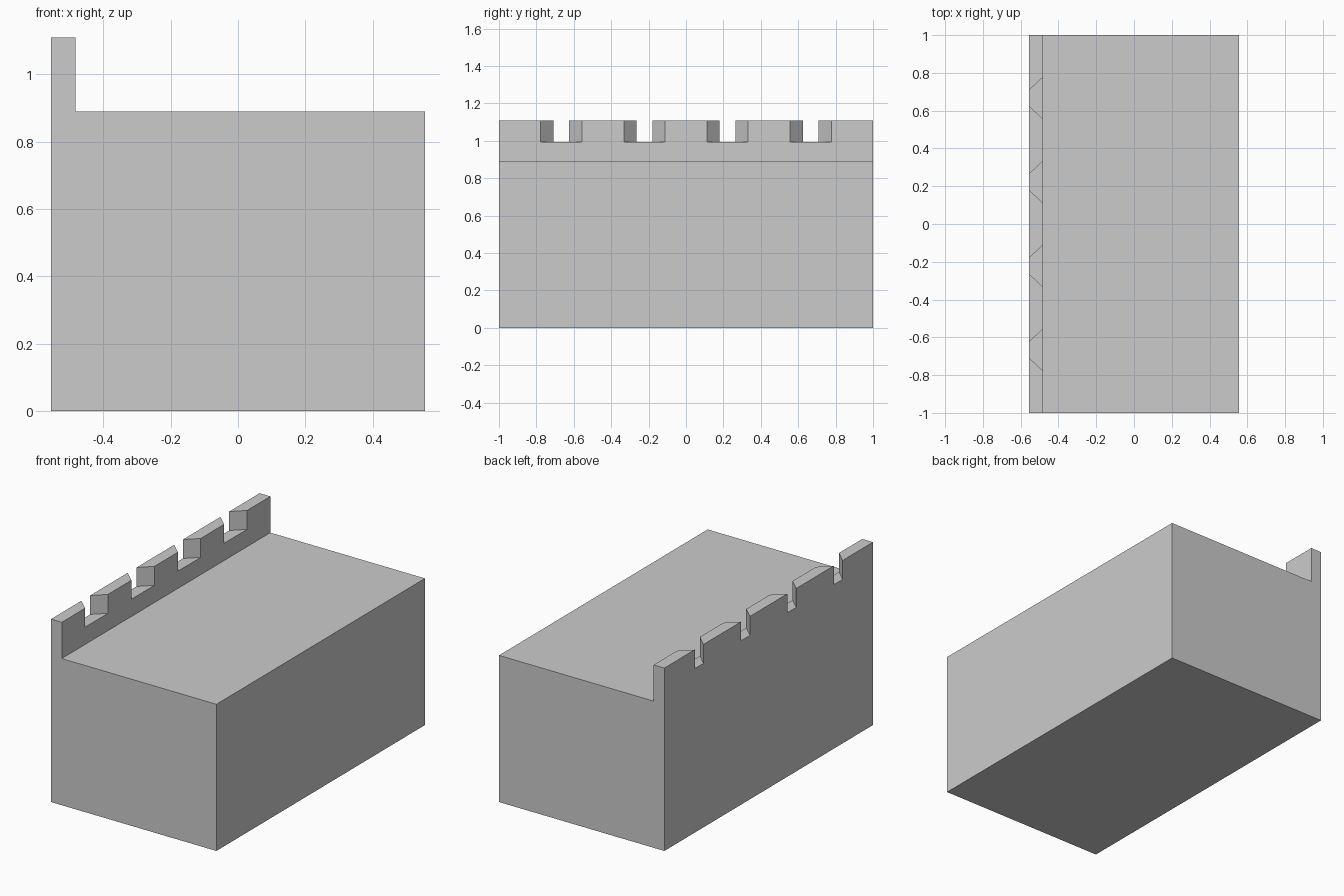
import bpy, bmesh
from mathutils import Vector

if "Cube" in bpy.data.objects:
    bpy.data.objects.remove(bpy.data.objects["Cube"])

HALF_W, ROOF_Z, TOP_Z, SILL_Z = 0.555, 0.89, 1.11, 0.995
WALL_IN = -0.483                      # inner face of the parapet
OUT_HALF, IN_HALF = 0.042, 0.11       # half widths of the splayed openings


def add_prism(bm, points, offset):
    """Extrude a closed planar profile by an offset."""
    face = bm.faces.new([bm.verts.new(p) for p in points])
    ext = bmesh.ops.extrude_face_region(bm, geom=[face])
    verts = [g for g in ext["geom"] if isinstance(g, bmesh.types.BMVert)]
    bmesh.ops.translate(bm, verts=verts, vec=Vector(offset))


def make_object(name, bm):
    bmesh.ops.recalc_face_normals(bm, faces=bm.faces)
    mesh = bpy.data.meshes.new(name)
    bm.to_mesh(mesh)
    bm.free()
    obj = bpy.data.objects.new(name, mesh)
    bpy.context.collection.objects.link(obj)
    return obj


# Solid block with a raised parapet along the left edge
bm = bmesh.new()
profile = [(-HALF_W, 0), (HALF_W, 0), (HALF_W, ROOF_Z),
           (WALL_IN, ROOF_Z), (WALL_IN, TOP_Z), (-HALF_W, TOP_Z)]
add_prism(bm, [(x, -1, z) for x, z in profile], (0, 2, 0))
wall_block = make_object("wall_block", bm)

# Four splayed openings, wider on the inner side
bm = bmesh.new()
slope = (IN_HALF - OUT_HALF) / (WALL_IN + HALF_W)
pad = 0.02
x0, x1 = -HALF_W - pad, WALL_IN + pad
h0, h1 = OUT_HALF - slope * pad, IN_HALF + slope * pad
for i in range(4):
    y = (i - 1.5) * 4 / 9
    add_prism(bm, [(x0, y - h0, SILL_Z), (x1, y - h1, SILL_Z),
                   (x1, y + h1, SILL_Z), (x0, y + h0, SILL_Z)], (0, 0, 0.2))
cutter = make_object("opening_cutter", bm)
cutter.hide_render = True
cutter.display_type = 'WIRE'

cut = wall_block.modifiers.new("openings", 'BOOLEAN')
cut.operation = 'DIFFERENCE'
cut.solver = 'EXACT'
cut.object = cutter
